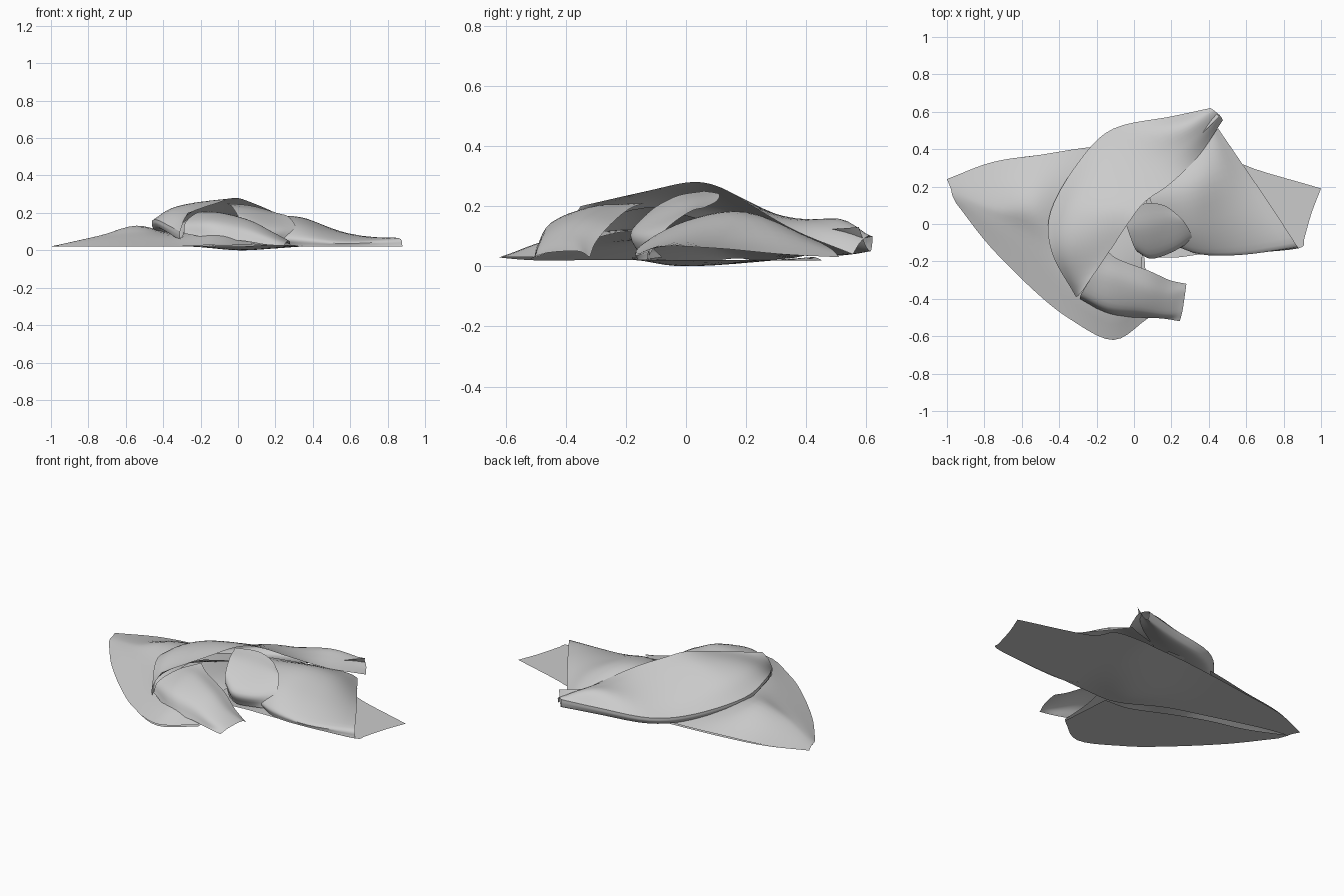
import bpy, bmesh, math
from mathutils import Vector


def spline(pts, n):
    """Curve through all the points, n steps per span."""
    p = [pts[0] * 2 - pts[1]] + pts + [pts[-1] * 2 - pts[-2]]
    out = []
    for i in range(1, len(p) - 2):
        a, b, c, d = p[i - 1:i + 3]
        for k in range(n):
            t = k / n
            out.append(0.5 * (2 * b + (c - a) * t + (2 * a - 5 * b + 4 * c - d) * t ** 2
                              + (3 * b - a - 3 * c + d) * t ** 3))
    return out + [pts[-1]]


def sheet(name, rows, n=5):
    """Smooth cloth surface through a coarse grid of points."""
    rows = [spline([Vector(p) for p in r], n) for r in rows]
    cols = [spline(list(c), n) for c in zip(*rows)]
    bm = bmesh.new()
    grid = [[bm.verts.new((p.x, p.y, max(p.z, 0))) for p in c] for c in cols]
    for a, b in zip(grid, grid[1:]):
        for i in range(len(a) - 1):
            bm.faces.new((a[i], b[i], b[i + 1], a[i + 1]))
    bmesh.ops.recalc_face_normals(bm, faces=bm.faces)
    me = bpy.data.meshes.new(name)
    bm.to_mesh(me)
    bm.free()
    ob = bpy.data.objects.new(name, me)
    bpy.context.collection.objects.link(ob)
    bpy.context.view_layer.objects.active = ob
    ob.select_set(True)
    bpy.ops.object.shade_smooth_by_angle(angle=math.radians(40))
    ob.select_set(False)


# left cloth rising from its front edge to a low ridge
left = [
    [(-.95, .11, .02), (-.97, .15, .025), (-.98, .19, .025), (-1, .24, .02)],
    [(-.77, -.12, .02), (-.76, .03, .065), (-.74, .12, .075), (-.76, .33, .025)],
    [(-.53, -.36, .02), (-.54, -.08, .09), (-.54, .11, .13), (-.5, .37, .03)],
    [(-.34, -.51, .02), (-.35, -.25, .08), (-.33, .05, .09), (-.24, .41, .04)],
    [(-.11, -.62, .03), (-.12, -.4, .10), (-.1, -.05, .12), (-.02, .42, .05)],
    [(.08, -.5, .03), (.04, -.35, .08), (.05, -.1, .12), (.1, .42, .05)],
]
sheet("left_cloth", left)

# flat layer under the left cloth, back to the edge of the strip
sheet("left_under_layer", [[(*Vector(r[0]).lerp(Vector(r[2]), f).xy, .02)
                            for f in (0, .4, .8)] for r in left])

# flat strip lying on the ground from the left tip to the right corner
sheet("bottom_strip", [
    [(-.97, .17, .02), (-.98, .2, .02), (-1, .24, .02)],
    [(-.81, .14, .02), (-.79, .24, .02), (-.76, .33, .02)],
    [(-.5, .05, .02), (-.5, .21, .02), (-.5, .37, .02)],
    [(-.25, -.03, .02), (-.25, .15, .02), (-.24, .4, .025)],
    [(0, -.16, .02), (0, .02, 0), (0, .42, .03)],
    [(.2, -.18, .03), (.2, .1, .01), (.2, .43, .03)],
    [(.38, -.16, .02), (.35, .15, .02), (.32, .45, .02)],
    [(.6, -.155, .02), (.55, .1, .02), (.5, .43, .02)],
    [(.88, -.13, .02), (.76, .08, .02), (.58, .32, .02)],
    [(.91, -.08, .02), (.95, .06, .02), (1, .19, .02)],
])

# right cloth folded over the strip
sheet("right_cloth", [
    [(.02, .3, .12), (.08, .15, .17), (.12, .02, .14), (.19, -.1, .07), (.2, -.08, .03)],
    [(.3, .4, .1), (.3, .2, .18), (.31, 0, .15), (.35, -.15, .07), (.36, -.155, .02)],
    [(.41, .48, .06), (.45, .27, .13), (.5, .05, .11), (.58, -.145, .05), (.58, -.16, .02)],
    [(.45, .51, .03), (.58, .32, .04), (.73, .1, .06), (.86, -.1, .065), (.88, -.13, .02)],
])

# wide band sweeping over the top, outer edge first
band = [
    [(.41, .62, .10), (.43, .605, .10), (.46, .58, .08), (.475, .555, .04)],
    [(.2, .575, .09), (.26, .52, .155), (.31, .45, .145), (.35, .37, .115)],
    [(-.11, .51, .085), (0, .42, .13), (.1, .31, .17), (.2, .22, .2)],
    [(-.29, .34, .09), (-.2, .25, .17), (-.06, .16, .235), (.06, .12, .26)],
    [(-.445, .07, .13), (-.34, .06, .21), (-.2, .04, .255), (-.02, .02, .28)],
    [(-.44, -.15, .165), (-.36, -.14, .215), (-.26, -.13, .24), (-.12, -.13, .25)],
    [(-.31, -.39, .10), (-.3, -.385, .13), (-.29, -.375, .16), (-.27, -.35, .2)],
]
sheet("top_band", band)

# lower layer of the band, turned under at the outer edge
hem = []
for r in band:
    o, i = Vector(r[0]), Vector(r[3])
    hem.append([Vector((*o.lerp(i, f).xy, o.z + dz))
                for f, dz in ((0, 0), (.01, -.025), (.1, -.05), (.35, -.03), (.7, .03))])
sheet("band_hem", hem)

# rolled loop in the middle of the knot
sheet("knot_loop", [
    [(-.06, .06, .25), (-.03, -.04, .23), (.01, -.14, .16), (.04, -.14, .05)],
    [(.06, .11, .24), (.08, -.03, .21), (.09, -.18, .12), (.1, -.15, .03)],
    [(.16, .1, .215), (.19, 0, .19), (.21, -.14, .11), (.2, -.13, .03)],
    [(.22, .06, .195), (.27, .01, .18), (.31, -.07, .12), (.29, -.12, .04)],
])

# short tail hanging out at the front
sheet("front_tail", [
    [(-.15, -.14, .21), (-.22, -.27, .2), (-.28, -.37, .15), (-.29, -.4, .09)],
    [(-.08, -.19, .19), (-.1, -.3, .2), (-.14, -.44, .15), (-.12, -.49, .06)],
    [(.08, -.25, .14), (.06, -.35, .16), (.03, -.46, .12), (.03, -.5, .05)],
    [(.19, -.3, .08), (.18, -.38, .1), (.17, -.48, .07), (.15, -.505, .03)],
    [(.28, -.32, .03), (.275, -.36, .05), (.26, -.46, .045), (.245, -.52, .025)],
])
